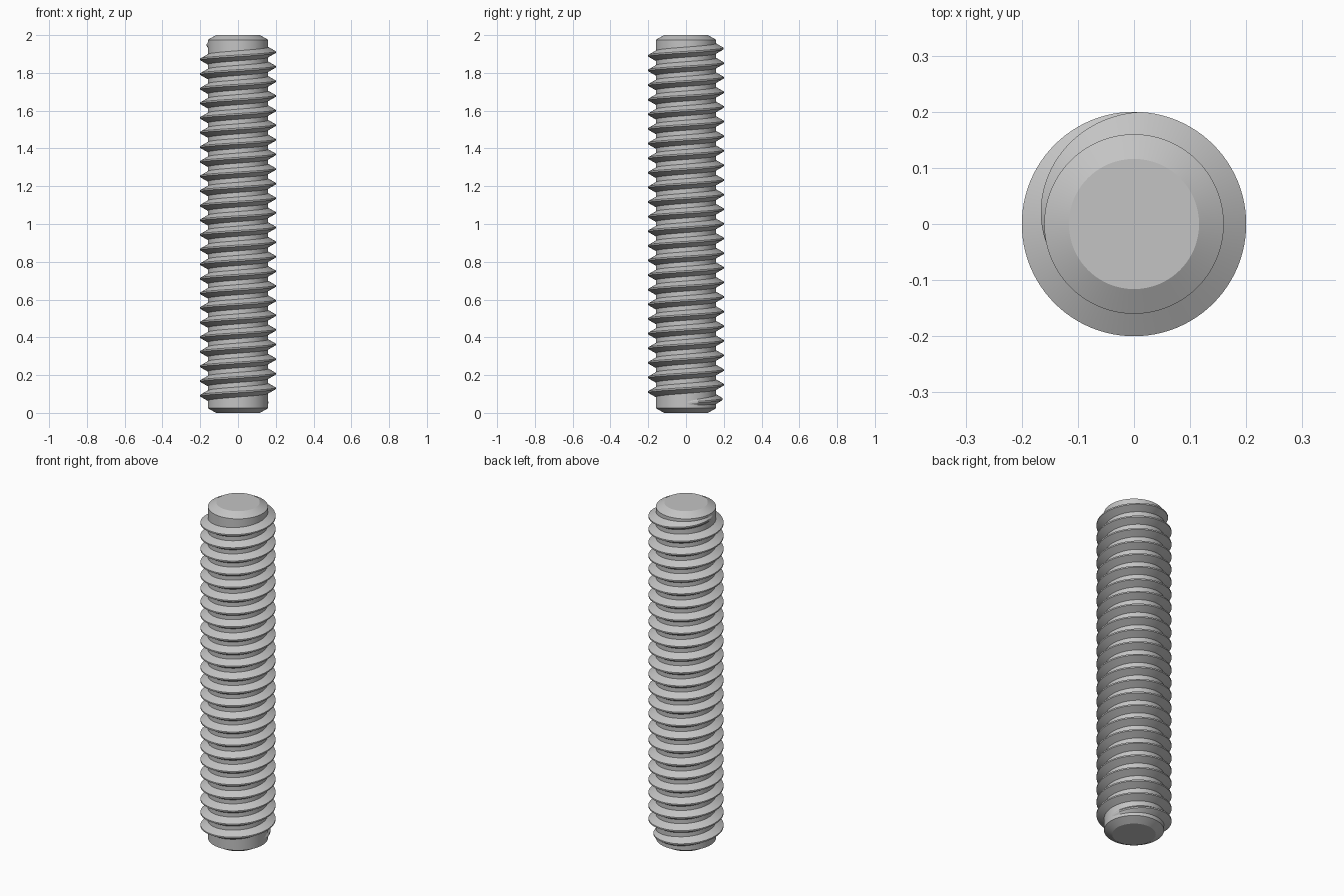
import bpy, bmesh, math

cube = bpy.data.objects.get("Cube")
if cube:
    bpy.data.objects.remove(cube)

CORE, CREST = 0.16, 0.2
TURNS = 23
PITCH = 1.78 / TURNS
SEG = 96

steel = bpy.data.materials.new("grey_steel")
steel.use_nodes = True
steel.diffuse_color = (0.55, 0.55, 0.55, 1)
steel.node_tree.nodes["Principled BSDF"].inputs["Base Color"].default_value = (0.55, 0.55, 0.55, 1)


def finish(bm, name):
    bmesh.ops.recalc_face_normals(bm, faces=bm.faces)
    mesh = bpy.data.meshes.new(name)
    bm.to_mesh(mesh)
    bm.free()
    mesh.materials.append(steel)
    obj = bpy.data.objects.new(name, mesh)
    bpy.context.collection.objects.link(obj)
    bpy.ops.object.select_all(action="DESELECT")
    obj.select_set(True)
    bpy.context.view_layer.objects.active = obj
    bpy.ops.object.shade_smooth_by_angle(angle=math.radians(20))


def bridge(bm, a, b):
    for i in range(len(a)):
        j = (i + 1) % len(a)
        bm.faces.new((a[i], a[j], b[j], b[i]))


# Chamfered core rod
bm = bmesh.new()
rings = []
for r, z in ((0.116, 0), (CORE, 0.025), (CORE, 1.975), (0.116, 2)):
    rings.append([bm.verts.new((r * math.cos(t), r * math.sin(t), z))
                  for t in (math.tau * i / SEG for i in range(SEG))])
for a, b in zip(rings, rings[1:]):
    bridge(bm, a, b)
bm.faces.new(rings[0])
bm.faces.new(rings[-1])
finish(bm, "core_rod")

# Right-handed helical thread, running out into the rod at both ends
bm = bmesh.new()
start, end = -SEG, round((TURNS + 0.54) * SEG)
fade = 0.3 * SEG
rings = []
for i in range(start, end + 1):
    t = math.tau * i / SEG
    z = 0.13 + PITCH * i / SEG
    f = min(1, (i - start) / fade, (end - i) / fade)
    tip = CORE - 0.001 + f * (CREST - CORE + 0.001)
    half = 0.018 + 0.011 * f
    profile = ((CORE - 0.004, -half), (tip, -0.004), (tip, 0.004), (CORE - 0.004, half))
    rings.append([bm.verts.new((r * math.cos(t), r * math.sin(t), z + dz)) for r, dz in profile])
for a, b in zip(rings, rings[1:]):
    bridge(bm, a, b)
bm.faces.new(rings[0])
bm.faces.new(rings[-1])
finish(bm, "helical_thread")
